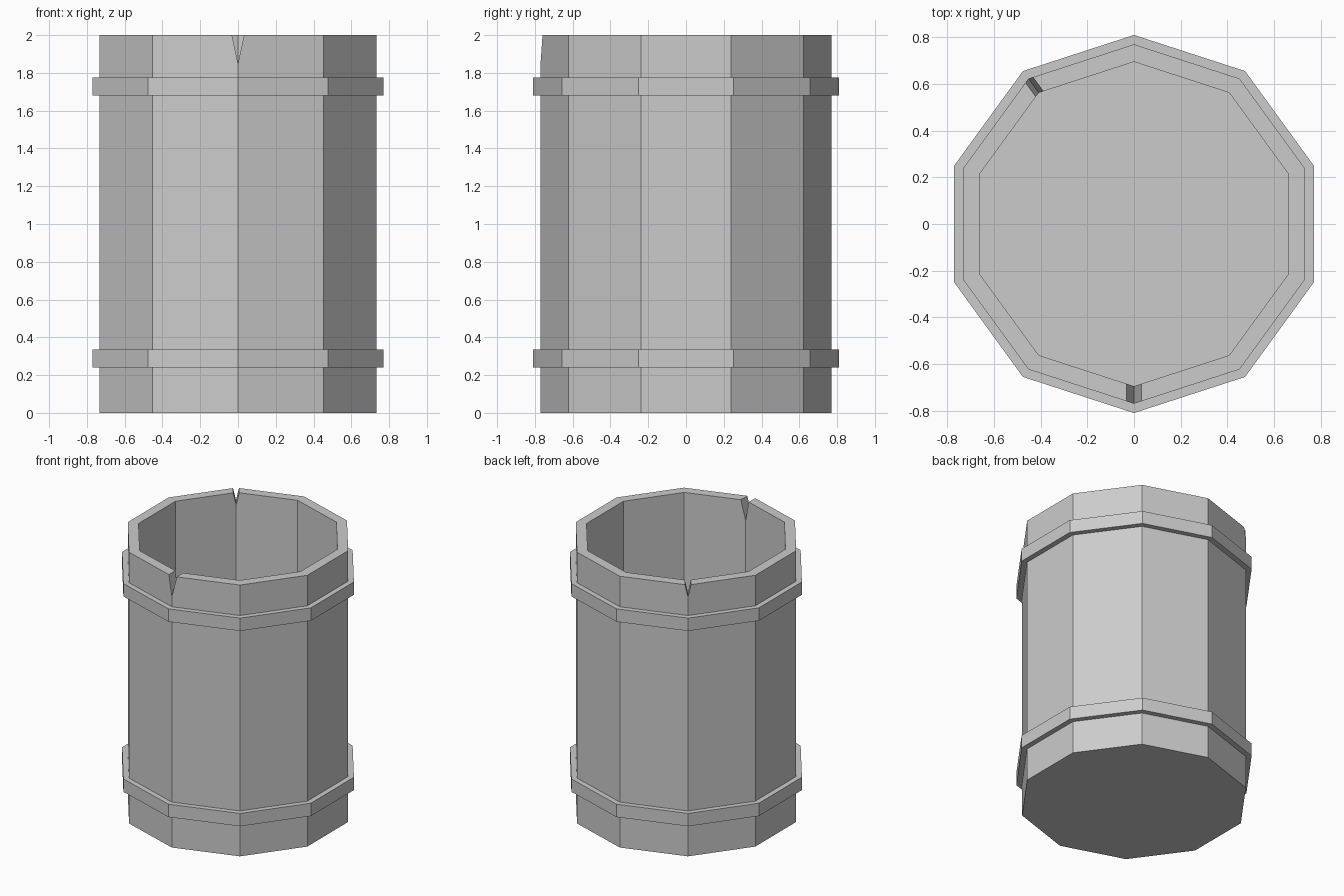
import bpy
import bmesh
from math import sin, cos, pi
from mathutils import Matrix

SIDES = 10

if "Cube" in bpy.data.objects:
    bpy.data.objects.remove(bpy.data.objects["Cube"], do_unlink=True)

grey = bpy.data.materials.new("plain grey")
grey.use_nodes = True
colour = (0.6, 0.6, 0.6, 1)
grey.diffuse_color = colour
grey.node_tree.nodes["Principled BSDF"].inputs["Base Color"].default_value = colour


def finish(name, bm):
    bmesh.ops.recalc_face_normals(bm, faces=bm.faces)
    mesh = bpy.data.meshes.new(name)
    bm.to_mesh(mesh)
    bm.free()
    mesh.materials.append(grey)
    obj = bpy.data.objects.new(name, mesh)
    bpy.context.collection.objects.link(obj)
    return obj


def lathe(name, profile, closed):
    """Turn (radius, height) points into a ten-sided shell, capped if open."""
    bm = bmesh.new()
    rings = []
    for r, z in profile:
        angles = [2 * pi * i / SIDES - pi / 2 for i in range(SIDES)]
        rings.append([bm.verts.new((r * cos(a), r * sin(a), z)) for a in angles])
    pairs = list(zip(rings, rings[1:]))
    if closed:
        pairs.append((rings[-1], rings[0]))
    else:
        bm.faces.new(rings[0])
        bm.faces.new(rings[-1])
    for a, b in pairs:
        for i in range(SIDES):
            j = (i + 1) % SIDES
            bm.faces.new((a[i], a[j], b[j], b[i]))
    return finish(name, bm)


def cut_notch(target, corner, half_width, depth):
    """Cut a V-shaped chip through the rim at one corner."""
    bm = bmesh.new()
    slope = half_width / depth
    top = half_width + slope * 0.1
    ends = []
    for y in (-0.9, -0.6):
        ends.append([bm.verts.new(p) for p in
                     ((-top, y, 2.1), (top, y, 2.1), (0, y, 2 - depth))])
    for end in ends:
        bm.faces.new(end)
    for i in range(3):
        j = (i + 1) % 3
        bm.faces.new((ends[0][i], ends[0][j], ends[1][j], ends[1][i]))
    bm.transform(Matrix.Rotation(2 * pi * corner / SIDES, 4, "Z"))
    cutter = finish("notch_cutter", bm)
    cutter.hide_render = True
    mod = target.modifiers.new("notch", "BOOLEAN")
    mod.operation = "DIFFERENCE"
    mod.solver = "EXACT"
    mod.object = cutter
    bpy.context.view_layer.objects.active = target
    bpy.ops.object.modifier_apply(modifier=mod.name)
    bpy.data.objects.remove(cutter, do_unlink=True)


# Hollow barrel with a floor
barrel = lathe("barrel_body", [(0.77, 0), (0.77, 2), (0.695, 2), (0.695, 0.075)], False)

# Chips in the rim: a large one at the front, a small one at the back right
cut_notch(barrel, 0, 0.032, 0.15)
cut_notch(barrel, 6, 0.02, 0.09)

# Hoops
for name, low, high in (("lower_hoop", 0.24, 0.335), ("upper_hoop", 1.68, 1.775)):
    lathe(name, [(0.76, low), (0.81, low), (0.81, high), (0.76, high)], True)
